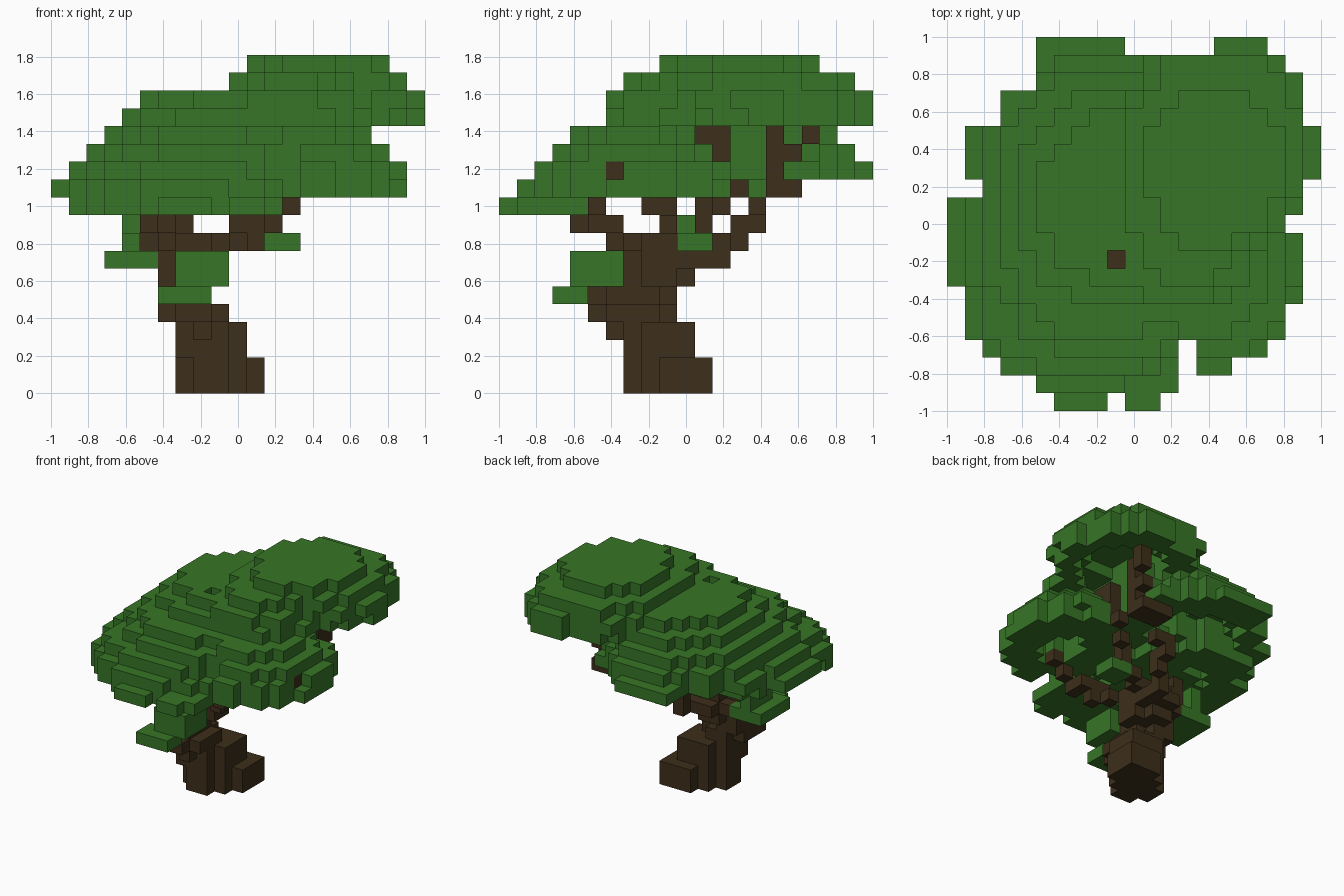
import bpy
import bmesh
import random
from mathutils import Vector

UNIT = 2 / 21  # edge of one block
rng = random.Random(4)

cube = bpy.data.objects.get("Cube")
if cube:
    bpy.data.objects.remove(cube)


def make_material(name, colour):
    mat = bpy.data.materials.new(name)
    mat.use_nodes = True
    mat.diffuse_color = colour
    mat.node_tree.nodes["Principled BSDF"].inputs["Base Color"].default_value = colour
    return mat


def block(x0, x1, y0, y1, z0, z1):
    """All cells of an inclusive box."""
    return {(x, y, z) for x in range(x0, x1 + 1)
            for y in range(y0, y1 + 1) for z in range(z0, z1 + 1)}


def disc(x0, x1, y0, y1, z):
    """One layer of cells filling a slightly ragged ellipse inside a box."""
    cx, cy = (x0 + x1) / 2, (y0 + y1) / 2
    rx, ry = (x1 - x0 + 1) / 2, (y1 - y0 + 1) / 2
    return {(x, y, z) for x, y, _ in sorted(block(x0, x1, y0, y1, z, z))
            if ((x - cx) / rx) ** 2 + ((y - cy) / ry) ** 2 <= rng.uniform(0.9, 1.12)}


def ring(x0, x1, y0, y1, z, width=3):
    """A disc with its middle left open."""
    inner = disc(x0 + width, x1 - width, y0 + width, y1 - width, z)
    return disc(x0, x1, y0, y1, z) - inner


def dome(base, layers, box, step):
    """Stacked rings, moving in by a fixed step per layer, closed at the top."""
    cells = set()
    for n in range(layers):
        layer = disc if n == layers - 1 else ring
        cells |= layer(*(b + s * n for b, s in zip(box, step)), base + n)
    return cells


def branch(*points):
    """Cells along a bent line."""
    cells = set()
    for a, b in zip(points, points[1:]):
        a, b = Vector(a), Vector(b)
        count = max(1, int(max(abs(c) for c in b - a)))
        for n in range(count + 1):
            cells.add(tuple(round(c) for c in a.lerp(b, n / count)))
    return cells


def build(name, cells, solid, mat):
    """Turn cells into a mesh, keeping only faces open to the air."""
    bm = bmesh.new()
    verts = {}

    def corner(p):
        if p not in verts:
            verts[p] = bm.verts.new(((p[0] - 10.5) * UNIT, (p[1] - 10.5) * UNIT, p[2] * UNIT))
        return verts[p]

    for cell in sorted(cells):
        for axis in range(3):
            u, v = (axis + 1) % 3, (axis + 2) % 3
            for side in (0, 1):
                near = list(cell)
                near[axis] += 2 * side - 1
                if tuple(near) in solid:
                    continue
                quad = []
                for du, dv in ((0, 0), (1, 0), (1, 1), (0, 1)):
                    p = list(cell)
                    p[axis] += side
                    p[u] += du
                    p[v] += dv
                    quad.append(corner(tuple(p)))
                bm.faces.new(quad if side else quad[::-1])
    mesh = bpy.data.meshes.new(name)
    bm.to_mesh(mesh)
    bm.free()
    mesh.materials.append(mat)
    bpy.context.collection.objects.link(bpy.data.objects.new(name, mesh))


# Leaning trunk, wider along its diagonal
trunk = block(7, 11, 7, 11, 0, 1) | block(7, 10, 7, 10, 2, 3) | block(8, 9, 6, 6, 3, 3)
trunk = {c for c in trunk if abs(c[0] - c[1]) <= 2} - block(7, 7, 7, 7, 0, 1)
trunk |= disc(6, 9, 5, 9, 4) | disc(6, 8, 5, 9, 5)
trunk |= disc(6, 9, 7, 10, 6) | disc(6, 9, 7, 11, 7) | disc(6, 9, 7, 10, 8)

# Branches reaching into the crowns
branches = branch((6, 7, 8), (6, 6, 8), (6, 6, 9), (5, 4, 9), (5, 5, 10), (5, 5, 11))
branches |= branch((5, 9, 8), (7, 9, 9), (5, 9, 9), (5, 9, 10), (5, 8, 10), (5, 8, 11))
branches |= branch((9, 8, 8), (11, 6, 8), (10, 6, 9), (12, 6, 9), (12, 5, 9), (13, 5, 10), (14, 5, 11))
branches |= branch((9, 10, 8), (11, 11, 8), (12, 11, 9), (12, 11, 10), (14, 13, 11),
                   (14, 12, 12), (14, 12, 14), (14, 11, 14))
branches |= branch((9, 11, 7), (9, 12, 7), (9, 12, 8), (10, 13, 8), (10, 13, 9), (10, 14, 9),
                   (10, 14, 10), (12, 15, 11)) | {(6, 7, 6), (6, 7, 7), (6, 8, 7)}
branches |= block(12, 14, 15, 16, 11, 11) | block(14, 14, 15, 15, 12, 15)
branches |= block(14, 14, 16, 16, 13, 13) | block(15, 15, 17, 17, 14, 15)
branches |= {(18, 6, 12)} | block(9, 9, 8, 8, 13, 15)

# Tall back crown, hollowed in steps underneath
back_crown = set()
for z in (15, 16):
    back_crown |= disc(10, 20, 10, 20, z) | disc(9, 17, 6, 18, z)
    back_crown |= block(17, 19, 17, 18, z, z) | block(15, 17, 19, 20, z, z)
back_crown -= disc(12, 18, 11, 18, 15) | disc(11, 15, 8, 16, 15) | disc(13, 17, 12, 17, 16)
back_crown |= disc(10, 19, 9, 19, 17) | disc(10, 17, 7, 18, 17) | disc(11, 18, 9, 17, 18)

# Lower crowns: right, rear, left, front and the middle joining them
side_crown = ring(11, 19, 2, 12, 11) | dome(12, 3, (11, 19, 2, 12), (0, -1, 1, -1))
rear_crown = dome(12, 4, (1, 13, 8, 20), (1, 0, 0, -1))
left_crown = dome(11, 5, (0, 9, 3, 14), (1, 0, 1, 0))
front_crown = dome(11, 4, (1, 13, 1, 10), (1, 0, 1, 0))
front_crown |= {c for c in disc(1, 12, 1, 9, 10) | disc(5, 12, 0, 9, 10) if c[1] < 5}
front_crown |= block(5, 12, 0, 1, 10, 10)
middle_crown = dome(14, 3, (3, 13, 5, 18), (1, 0, 1, -1))

# Small tufts on the trunk
tufts = block(6, 8, 3, 4, 5, 5) | block(7, 9, 4, 6, 6, 7)
tufts |= block(3, 5, 7, 10, 7, 7) | block(4, 4, 8, 10, 8, 8) | {(4, 10, 9)}
tufts |= block(12, 13, 10, 11, 8, 8)

# Uneven outer edge: first and last leaf of each row, from front to back
first = (6, 5, 3, 2, 1, 1, 1, 0, 0, 0, 0, 0, 2, 1, 1, 1, 3, 3, 5, 5, 5)
last = (11, 12, 15, 17, 18, 18, 19, 19, 19, 19, 18, 19, 19, 20, 20, 20, 19, 19, 19, 19, 17)

# Gaps between the crowns, and the openings over bare twigs
gaps = block(13, 13, 0, 3, 0, 20) | block(9, 9, 0, 0, 0, 20) | block(10, 14, 20, 20, 0, 20)
gaps |= {(9, 8, 16), (19, 6, 12)}

bark = make_material("bark_brown", (0.047, 0.028, 0.011, 1))
leaf = make_material("leaf_green", (0.038, 0.182, 0.020, 1))

wood = trunk | branches
parts = {"back_crown": back_crown, "side_crown": side_crown, "rear_crown": rear_crown,
         "left_crown": left_crown, "front_crown": front_crown,
         "middle_crown": middle_crown, "tufts": tufts}
solid = set(wood)
for name, cells in parts.items():
    parts[name] = {c for c in cells - gaps - solid if first[c[1]] <= c[0] <= last[c[1]]}
    solid |= parts[name]

build("trunk", trunk, solid, bark)
build("branches", branches - trunk, solid, bark)
for name, cells in parts.items():
    build(name, cells, solid, leaf)
